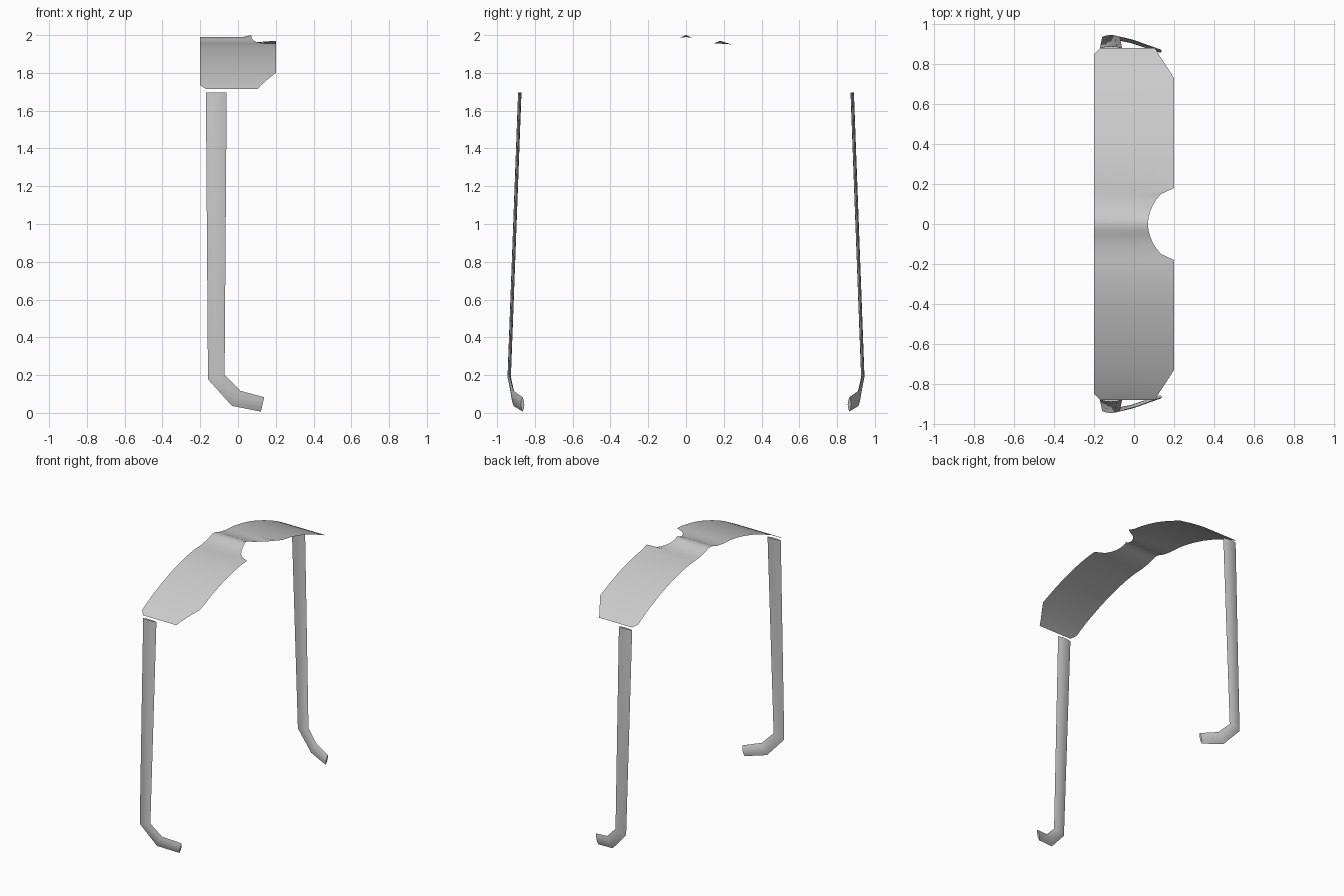
import bpy, bmesh, math
from mathutils import Vector

if "Cube" in bpy.data.objects:
    bpy.data.objects.remove(bpy.data.objects["Cube"])

grey = bpy.data.materials.new("light grey")
grey.diffuse_color = (0.6, 0.6, 0.6, 1)
grey.use_nodes = True
grey.node_tree.nodes["Principled BSDF"].inputs["Base Color"].default_value = grey.diffuse_color


def finish(name, bm, angle):
    me = bpy.data.meshes.new(name)
    bm.to_mesh(me)
    bm.free()
    ob = bpy.data.objects.new(name, me)
    bpy.context.collection.objects.link(ob)
    me.materials.append(grey)
    bpy.ops.object.select_all(action='DESELECT')
    ob.select_set(True)
    bpy.context.view_layer.objects.active = ob
    bpy.ops.object.shade_smooth_by_angle(angle=math.radians(angle))
    return ob


# Arched sheet: (distance from centre, height, left edge, right edge)
stations = [(0, 1.99, -.2, .07), (.03, 1.985, -.2, .072), (.06, 1.974, -.2, .08),
            (.09, 1.966, -.2, .092), (.12, 1.961, -.2, .11), (.15, 1.957, -.2, .135),
            (.18, 1.955, -.2, .2), (.24, 1.951, -.2, .2), (.32, 1.938, -.2, .2),
            (.4, 1.92, -.2, .2), (.5, 1.891, -.2, .2), (.6, 1.855, -.2, .2),
            (.73, 1.8, -.2, .2), (.8, 1.764, -.2, .155), (.85, 1.735, -.2, .122),
            (.88, 1.715, -.17, .105)]
full = [(-y, z, a, b) for y, z, a, b in stations[:0:-1]] + stations
bm = bmesh.new()
rows = []
for y, z, a, b in full:
    xs = (a, 0.03, b)
    zs = [z, z, z]
    if y == 0:
        zs[2] = 2.0          # small peak at the notch
    elif abs(y - .18) < .001:
        zs[2] = 1.97         # turned-up notch corner
    rows.append([bm.verts.new((x, y, h)) for x, h in zip(xs, zs)])
for r, s in zip(rows, rows[1:]):
    for i in range(2):
        bm.faces.new((r[i], r[i + 1], s[i + 1], s[i]))
finish("arched_band", bm, 40)


# Side arms: lens-shaped section swept down to a hooked tip
# (centre x, y, z, half width, width direction in xz)
path = [((-.115, .88, 1.695), (.055, 0)), ((-.115, .936, .19), (.044, .012)),
        ((-.01, .913, .077), (.022, .04)), ((.13, .865, .045), (.009, .038))]
N = 5


def arm(name, side):
    bm = bmesh.new()
    rings = []
    for (x, y, z), (wx, wz) in path:
        ring = []
        for k in range(2 * N - 2):
            t = k / (N - 1)
            u, sgn = (-1 + 2 * t, 1) if t <= 1 else (3 - 2 * t, -1)
            off = sgn * .009 * (1 - u * u)
            ring.append(bm.verts.new((x + u * wx, side * (y + off), z + u * wz)))
        rings.append(ring)
    n = len(rings[0])
    for r, s in zip(rings, rings[1:]):
        for i in range(n):
            j = (i + 1) % n
            bm.faces.new((r[i], r[j], s[j], s[i]))
    bm.faces.new(rings[0])
    bm.faces.new(rings[-1])
    bmesh.ops.recalc_face_normals(bm, faces=bm.faces)
    finish(name, bm, 30)


arm("left_arm", 1)
arm("right_arm", -1)
